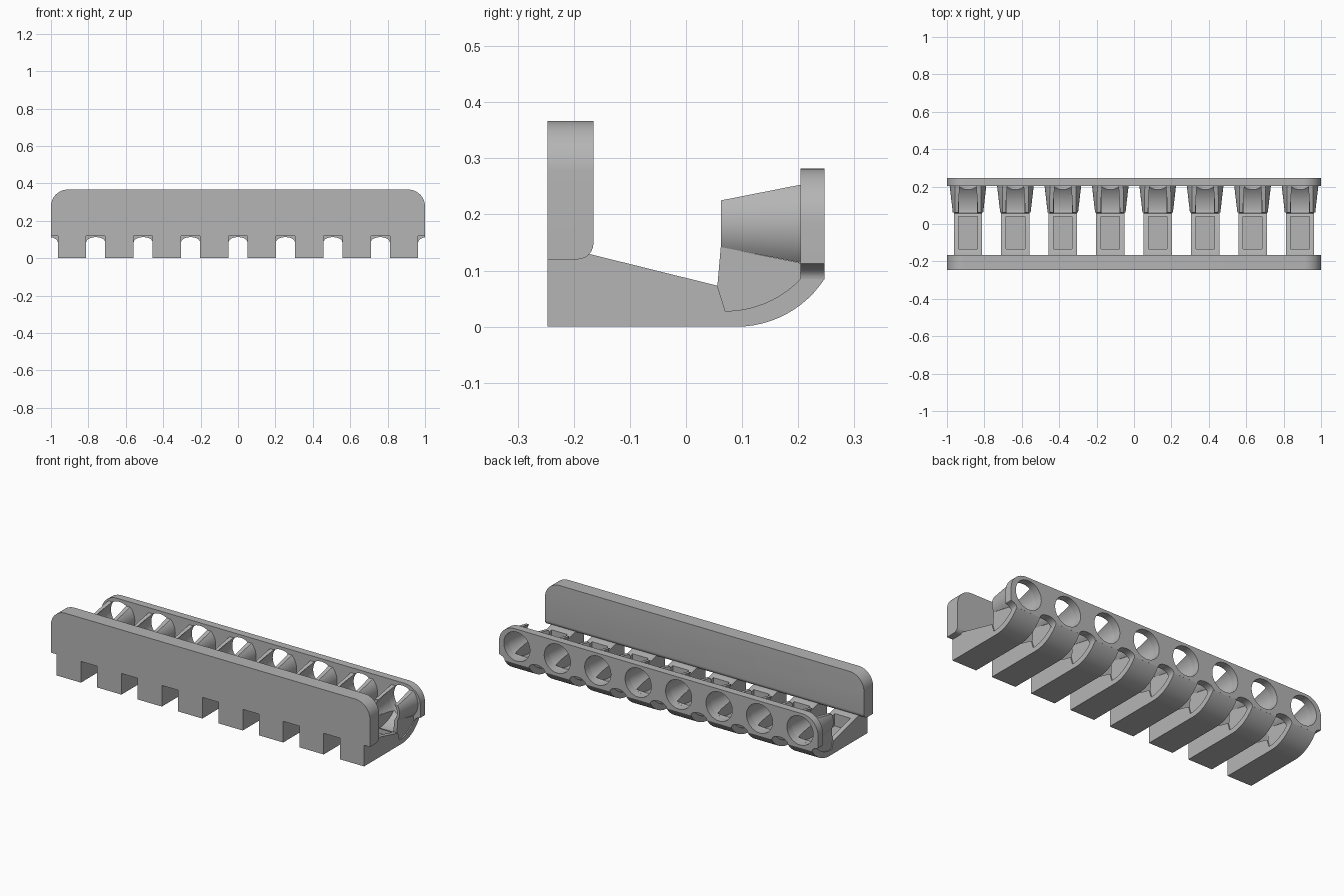
import bpy, bmesh, math
from mathutils import Vector

cube = bpy.data.objects.get("Cube")
if cube:
    bpy.data.objects.remove(cube, do_unlink=True)

grey = bpy.data.materials.new("plain grey")
grey.use_nodes = True
colour = (0.46, 0.46, 0.46, 1)
grey.diffuse_color = colour
grey.node_tree.nodes["Principled BSDF"].inputs["Base Color"].default_value = colour

COUNT, PITCH = 8, 0.2536
CENTRES = [(i - (COUNT - 1) / 2) * PITCH for i in range(COUNT)]
ARM, BRACKET, AXIS = 0.076, 0.07, 0.1835
FRONT, BACK, MID = -0.247, 0.247, 0.204


def make(name, bm):
    bmesh.ops.recalc_face_normals(bm, faces=bm.faces)
    mesh = bpy.data.meshes.new(name)
    bm.to_mesh(mesh)
    bm.free()
    mesh.materials.append(grey)
    obj = bpy.data.objects.new(name, mesh)
    bpy.context.collection.objects.link(obj)
    return obj


def add_prism(bm, outline, axis, lo, hi):
    """Extrude a 2D outline along x (outline is y, z) or y (outline is x, z)."""
    place = (lambda p, d: (d, p[0], p[1])) if axis == "x" else (lambda p, d: (p[0], d, p[1]))
    face = bm.faces.new([bm.verts.new(place(p, lo)) for p in outline])
    out = bmesh.ops.extrude_face_region(bm, geom=[face])
    shift = Vector((hi - lo, 0, 0) if axis == "x" else (0, hi - lo, 0))
    bmesh.ops.translate(bm, vec=shift, verts=[v for v in out["geom"] if isinstance(v, bmesh.types.BMVert)])


def prism(name, outline, axis, lo, hi):
    bm = bmesh.new()
    add_prism(bm, outline, axis, lo, hi)
    return make(name, bm)


def add_cone(bm, x, y0, r0, y1, r1, sides=64):
    rings = [[bm.verts.new((x + r * math.cos(2 * math.pi * i / sides), y,
                            AXIS + r * math.sin(2 * math.pi * i / sides)))
              for i in range(sides)] for y, r in ((y0, r0), (y1, r1))]
    for i in range(sides):
        j = (i + 1) % sides
        bm.faces.new((rings[0][i], rings[0][j], rings[1][j], rings[1][i]))
    bm.faces.new(rings[0])
    bm.faces.new(rings[1])


def cone(name, *args):
    bm = bmesh.new()
    add_cone(bm, *args)
    return make(name, bm)


def carve(obj, *cutters):
    """Subtract the cutters and bake the result into the mesh."""
    for c in cutters:
        c.hide_render = True
        mod = obj.modifiers.new("cut", "BOOLEAN")
        mod.operation, mod.solver, mod.object = "DIFFERENCE", "EXACT", c
    bpy.context.view_layer.update()
    deps = bpy.context.evaluated_depsgraph_get()
    mesh = bpy.data.meshes.new_from_object(obj.evaluated_get(deps))
    obj.modifiers.clear()
    obj.data = mesh


def smooth(obj):
    obj.data.polygons.foreach_set("use_smooth", [True] * len(obj.data.polygons))
    obj.data.set_sharp_from_angle(angle=math.radians(30))


def arc(cx, cz, r, start, end, steps=12):
    angles = [math.radians(start + (end - start) * i / steps) for i in range(steps + 1)]
    return [(cx + r * math.cos(a), cz + r * math.sin(a)) for a in angles]


# Front wall with rounded top corners and a rounded lower back edge
R = 0.09
outline = [(-1, 0.12), (1, 0.12)] + arc(1 - R, 0.367 - R, R, 0, 90) + arc(R - 1, 0.367 - R, R, 90, 180)
bm = bmesh.new()
add_prism(bm, outline, "y", FRONT, -0.165)
edge = [e for e in bm.edges if all(v.co.z < 0.121 and v.co.y > -0.17 for v in e.verts)]
bmesh.ops.bevel(bm, geom=edge, offset=0.028, segments=6, profile=0.5, affect="EDGES")
smooth(make("front_wall", bm))

# Back rail: rounded top, small arches between the arms along the bottom
half_gap = PITCH / 2 - ARM
rise, base, r = 0.028, 0.085, 0.098


def arch(centre, from_angle, to_angle):
    return [(centre + half_gap * math.cos(a), base + rise * math.sin(a))
            for a in [math.radians(from_angle + (to_angle - from_angle) * i / 10) for i in range(11)]]


ends = CENTRES[-1] + PITCH / 2
outline = [p for p in arch(-ends, 90, 0) if p[0] > -0.999]
outline = [(-1, base + rise)] + outline
for c in CENTRES[:-1]:
    outline += arch(c + PITCH / 2, 180, 0)
outline += [p for p in arch(ends, 180, 90) if p[0] < 0.999] + [(1, base + rise)]
outline += arc(1 - r, 0.282 - r, r, 0, 90) + arc(r - 1, 0.282 - r, r, 90, 180)
rail = prism("back_rail", outline, "y", MID, BACK)
bm = bmesh.new()
for c in CENTRES:
    add_cone(bm, c, MID - 0.05, 0.082, BACK + 0.05, 0.082)
holes = make("rail_hole_cutter", bm)
carve(rail, holes)
smooth(rail)

# Arm: sloped top with a pocket, curved tongue running up under the rail
under = arc(0.09, 0.187, 0.187, -33, -90)
inner = arc(0.07, 0.214, 0.186, -90, -44)
outline = [(FRONT, 0), (FRONT, 0.12), (-0.19, 0.134), (0.056, 0.073)]
outline += inner + [(BACK, 0.0855)] + under
arm = prism("arm", outline, "x", -ARM, ARM)
pocket = prism("pocket_cutter", [(-0.135, 0.05), (0.04, 0.05), (0.04, 0.3), (-0.135, 0.3)], "x", -0.05, 0.05)
carve(arm, pocket)
smooth(arm)

# Cup: tapered side petals, open on top
petals = cone("cup_petals", 0, 0.062, 0.0814, MID + 0.001, 0.098)
bore = cone("bore_cutter", 0, 0.03, 0.0624, MID + 0.05, 0.0876)
top_cut = prism("top_cutter", [(0.04, 0.2207), (0.26, 0.264), (0.26, 0.4), (0.04, 0.4)], "x", -0.2, 0.2)
low_cut = prism("low_cutter", [(0.04, 0.1463), (0.26, 0.103), (0.26, 0), (0.04, 0)], "x", -0.2, 0.2)
carve(petals, bore, top_cut, low_cut)
smooth(petals)

# Bracket joining the arm to the cup, with a scooped channel
outline = [(0.056, 0.073)] + inner + [(MID, 0.1135), (0.062, 0.142)]
bracket = prism("cup_bracket", outline, "x", -BRACKET, BRACKET)
floor = arc(0.07, 0.251, 0.186, -90, -46)
channel = prism("channel_cutter", [(0.03, 0.073)] + floor + [(0.21, 0.12), (0.21, 0.3), (0.03, 0.3)],
                "x", -0.048, 0.048)
carve(bracket, bore, channel)
smooth(bracket)

for c in (holes, pocket, bore, top_cut, low_cut, channel):
    bpy.data.objects.remove(c, do_unlink=True)

# Repeat the unit along the rail
for part in (arm, petals, bracket):
    name = part.name
    for i, c in enumerate(CENTRES):
        obj = part if i == 0 else part.copy()
        if i:
            bpy.context.collection.objects.link(obj)
        obj.name = f"{name}_{i + 1}"
        obj.location.x = c
